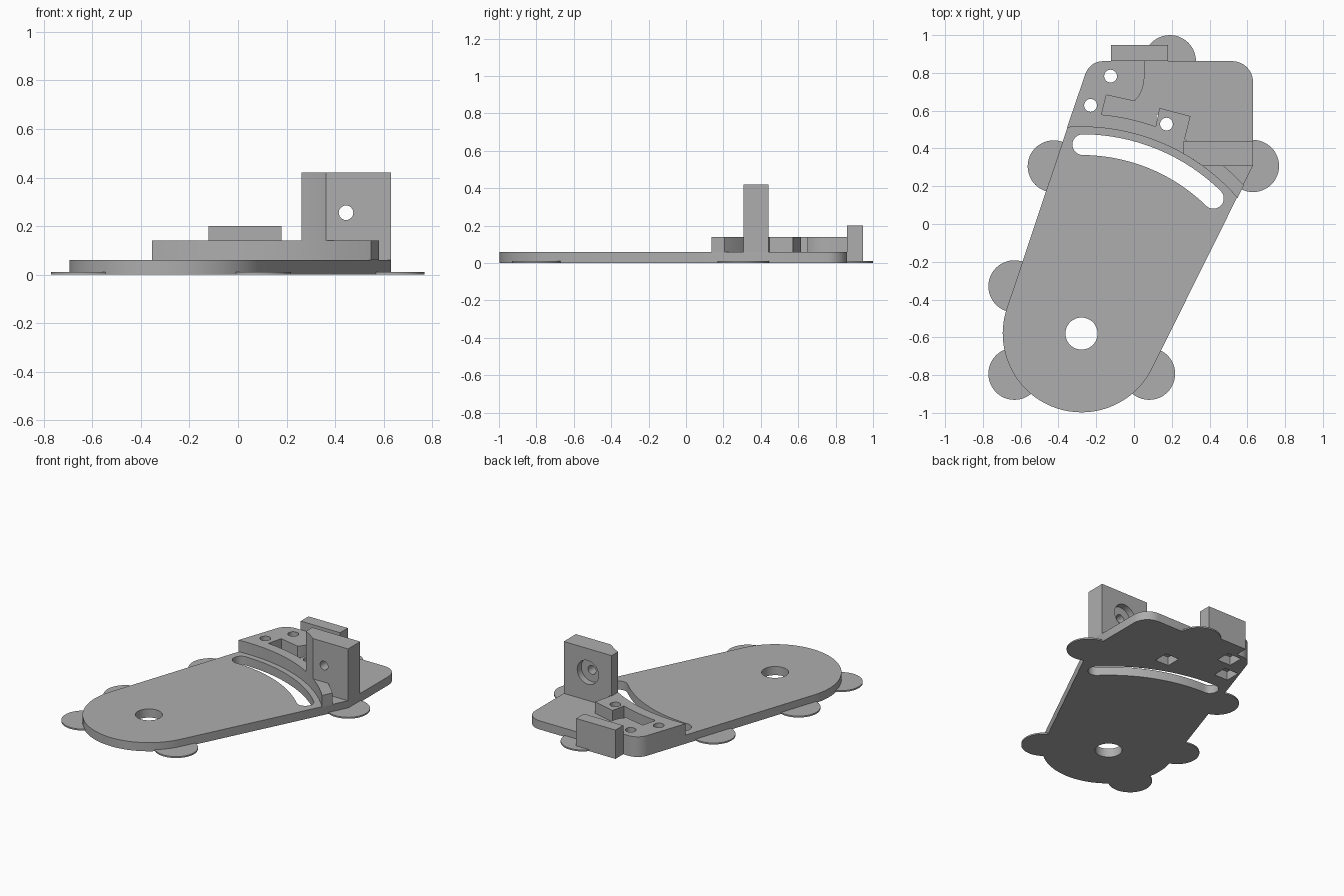
import bpy, bmesh
from math import sin, cos, acos, radians, degrees

if "Cube" in bpy.data.objects:
    bpy.data.objects.remove(bpy.data.objects["Cube"])

PX, PY, R = -0.278, -0.58, 0.417      # pivot centre and rounded end radius
PLATE, DECK = 0.06, 0.14              # top heights of plate and raised deck
R_IN, R_OUT = 1.094, 1.164            # curved rib radii about the pivot

grey = bpy.data.materials.new("light_grey")
grey.diffuse_color = (0.42, 0.42, 0.42, 1)
grey.use_nodes = True
grey.node_tree.nodes["Principled BSDF"].inputs["Base Color"].default_value = grey.diffuse_color


def arc(cx, cy, r, a0, a1, n=32):
    return [(cx + r * cos(radians(a0 + (a1 - a0) * i / n)),
             cy + r * sin(radians(a0 + (a1 - a0) * i / n))) for i in range(n + 1)]


def circle(cx, cy, r, n=48):
    return arc(cx, cy, r, 0, 360, n)[:-1]


def rect(x0, x1, y0, y1):
    return [(x0, y0), (x1, y0), (x1, y1), (x0, y1)]


def prism(name, pts, lo, hi, along_y=False):
    """Extrude a 2D outline along z, or an x-z outline along y."""
    bm = bmesh.new()
    rings = [[bm.verts.new((x, h, y) if along_y else (x, y, h)) for x, y in pts]
             for h in (lo, hi)]
    for ring in rings:
        bm.faces.new(ring)
    n = len(pts)
    for i in range(n):
        j = (i + 1) % n
        bm.faces.new((rings[0][i], rings[0][j], rings[1][j], rings[1][i]))
    bmesh.ops.recalc_face_normals(bm, faces=bm.faces)
    me = bpy.data.meshes.new(name)
    bm.to_mesh(me)
    bm.free()
    me.materials.append(grey)
    ob = bpy.data.objects.new(name, me)
    bpy.context.collection.objects.link(ob)
    return ob


def cut(target, pts, lo, hi, along_y=False):
    cutter = prism("cutter", pts, lo, hi, along_y)
    mod = target.modifiers.new("cut", 'BOOLEAN')
    mod.operation, mod.solver, mod.object = 'DIFFERENCE', 'EXACT', cutter
    bpy.context.view_layer.objects.active = target
    bpy.ops.object.modifier_apply(modifier=mod.name)
    bpy.data.objects.remove(cutter)


# Shared outline: left edge is tangent to the pivot end, top corners rounded
LEFT = 161.6
RIGHT = -26.6
top_left = arc(-0.163, 0.762, 0.1, 90, LEFT, 10)


def left_edge(r):
    return LEFT - degrees(acos(R / r))


def right_edge(r):
    return RIGHT + degrees(acos(R / r))


# Swinging base plate with pivot hole and curved adjustment slot
outline = (arc(PX, PY, R, LEFT, 360 + RIGHT, 48) + [(0.63, 0.31)]
           + arc(0.52, 0.752, 0.11, 0, 90, 12) + top_left)
plate = prism("base_plate", outline, 0, PLATE)
cut(plate, circle(PX, PY, 0.085), -0.1, 0.2)
e0, e1 = 45.7, 89.6
slot = (arc(PX, PY, 1.055, e0, e1, 40)
        + arc(PX + cos(radians(e1)), PY + sin(radians(e1)), 0.055, e1, e1 + 180, 14)[1:-1]
        + arc(PX, PY, 0.945, e1, e0, 40)
        + arc(PX + cos(radians(e0)), PY + sin(radians(e0)), 0.055, e0 + 180, e0 + 360, 14)[1:-1])
cut(plate, slot, -0.1, 0.2)

# Raised deck: curved rib, screw tab and corner pad with a pocket between
deck_pts = (arc(PX, PY, R_IN, left_edge(R_IN), right_edge(R_IN), 48)
            + arc(PX, PY, R_OUT, right_edge(R_OUT), 62.0, 20)
            + [(0.299, 0.571), (0.135, 0.614)]
            + arc(PX, PY, R_OUT, 70.3, 84.8, 16)
            + [(-0.146, 0.683), (0.003, 0.65), (0.028, 0.68), (0.044, 0.715),
               (0.053, 0.75), (0.056, 0.79), (0.056, 0.862)]
            + top_left)
deck = prism("raised_deck", deck_pts, PLATE, DECK)

# Screw holes with square nut traps underneath
for x, y in ((-0.124, 0.783), (-0.23, 0.628), (0.172, 0.529)):
    cut(deck, circle(x, y, 0.034, 24), -0.1, 0.3)
    s = 0.052
    cut(plate, rect(x - s, x + s, y - s, y + s), -0.1, 0.2)

# Upright bracket, front corner following the rib, with counterbored hole
bracket = prism("upright_bracket",
                arc(PX, PY, R_IN, 60.4, 54.2, 12) + [(0.63, 0.307), (0.63, 0.44), (0.262, 0.44)],
                PLATE, 0.42)
cut(bracket, circle(0.445, 0.255, 0.03, 24), 0.2, 0.6, True)
cut(bracket, circle(0.445, 0.255, 0.082, 40), 0.395, 0.6, True)

# Stop block on the rear edge
prism("rear_block", rect(-0.122, 0.18, 0.862, 0.947), 0, 0.2)

# Thin round corner pads
for i, (x, y) in enumerate(((-0.425, 0.305), (-0.633, -0.33), (-0.633, -0.793),
                            (0.08, -0.793), (0.63, 0.307), (0.19, 0.862))):
    prism(f"corner_pad_{i + 1}", circle(x, y, 0.138), 0, 0.01)

bpy.ops.object.select_all(action='SELECT')
bpy.context.view_layer.objects.active = plate
bpy.ops.object.shade_smooth_by_angle(angle=radians(30))
